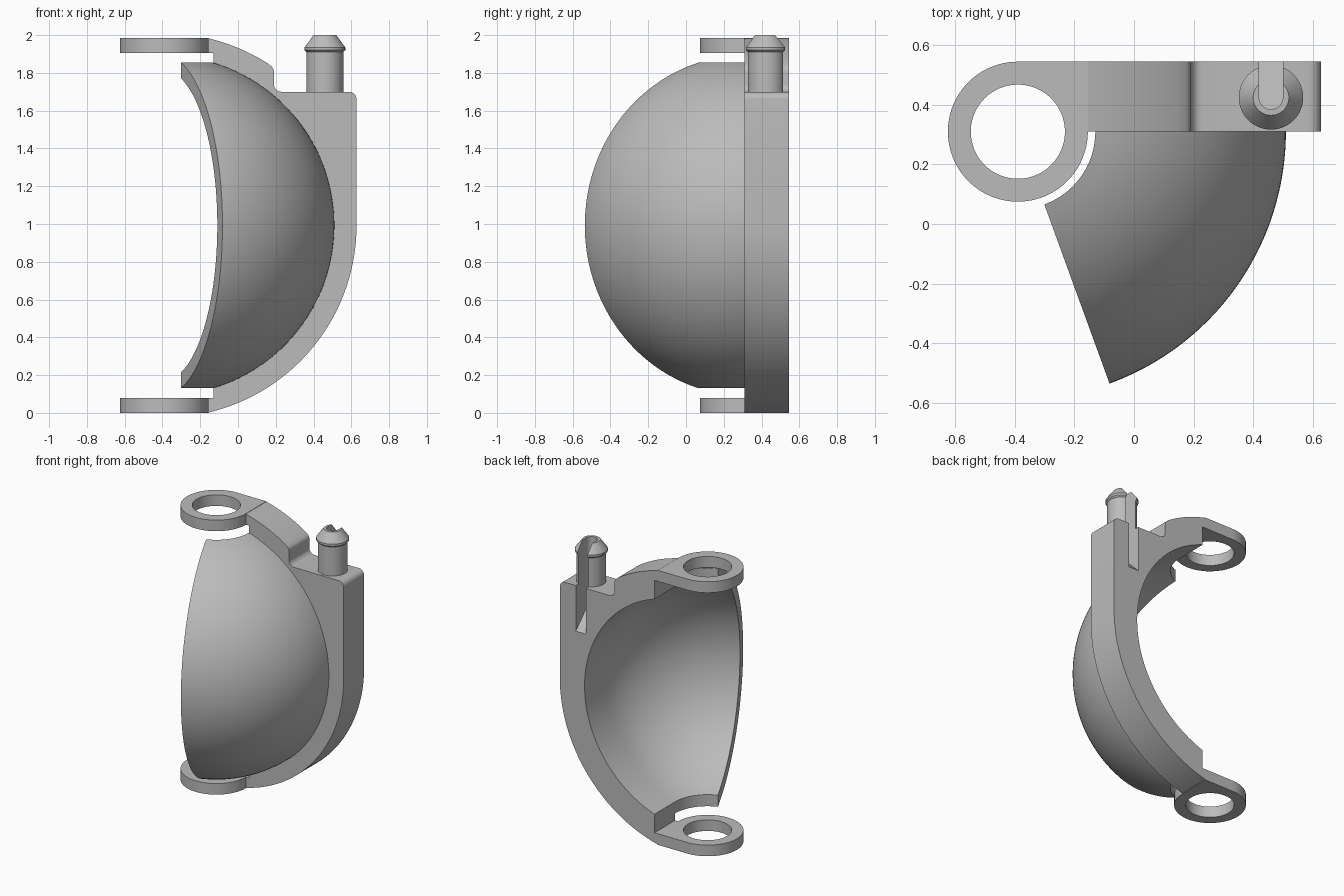
import bpy, bmesh
from math import sin, cos, acos, radians, pi
from mathutils import Vector

cube = bpy.data.objects.get("Cube")
if cube:
    bpy.data.objects.remove(cube, do_unlink=True)

AX, AY, CZ = -0.39, 0.31, 0.9925      # hinge axis and mid height
BACK, TOP = 0.545, 1.985
R_FRAME, R_OUT, R_IN, R_HOLE = 1.0175, 0.90, 0.82, 0.26
RING_R, RING_HOLE, RING_T = 0.235, 0.158, 0.08
PX, PY = 0.46, 0.425                  # pin centre

grey = bpy.data.materials.new("plain_grey")
grey.use_nodes = True
colour = (0.5, 0.5, 0.5, 1)
grey.diffuse_color = colour
grey.node_tree.nodes["Principled BSDF"].inputs["Base Color"].default_value = colour


def finish(name, bm):
    bmesh.ops.remove_doubles(bm, verts=bm.verts[:], dist=1e-5)
    bmesh.ops.recalc_face_normals(bm, faces=bm.faces[:])
    mesh = bpy.data.meshes.new(name)
    bm.to_mesh(mesh)
    bm.free()
    mesh.materials.append(grey)
    obj = bpy.data.objects.new(name, mesh)
    bpy.context.collection.objects.link(obj)
    return obj


def smooth(obj):
    for p in obj.data.polygons:
        p.use_smooth = True
    obj.data.set_sharp_from_angle(angle=radians(30))


def arc(cx, cy, r, a0, a1, n):
    return [(cx + r * cos(a0 + (a1 - a0) * i / n),
             cy + r * sin(a0 + (a1 - a0) * i / n)) for i in range(n + 1)]


def prism(name, points, offset):
    bm = bmesh.new()
    face = bm.faces.new([bm.verts.new(p) for p in points])
    ext = bmesh.ops.extrude_face_region(bm, geom=[face])
    moved = [g for g in ext["geom"] if isinstance(g, bmesh.types.BMVert)]
    bmesh.ops.translate(bm, verts=moved, vec=offset)
    return finish(name, bm)


def cell(bm, rows, wrap):
    # Skin a grid of points with quads
    grid = [[bm.verts.new(p) for p in row] for row in rows]
    for a, b in zip(grid, grid[1:]):
        for j in range(len(a) if wrap else len(a) - 1):
            k = (j + 1) % len(a)
            bm.faces.new((a[j], a[k], b[k], b[j]))


# Spherical shell, swept around the hinge axis
bm = bmesh.new()
N, M = 64, 48


def meridian(r, ang):
    lim = acos(R_HOLE / r)
    pts = arc(0, CZ, r, -lim, lim, N)
    return [(AX + q * cos(ang), AY + q * sin(ang), z) for q, z in pts]


start = radians(-70)
loops = []
for i in range(M + 1):
    a = start * (1 - i / M)
    loops.append(meridian(R_OUT, a) + meridian(R_IN, a)[::-1])
cell(bm, loops, True)
cell(bm, [meridian(R_OUT, start), meridian(R_IN, start)], False)
smooth(finish("curved_shell", bm))

# Back frame, one side profile extruded in depth
lim = acos(RING_R / R_FRAME)
lim_in = acos(R_HOLE / R_IN)
step = acos(0.55 / R_FRAME)
xe, xi, right = AX + RING_R, AX + R_HOLE, AX + R_FRAME
profile = arc(AX, CZ, R_FRAME, -lim, 0, 48)
profile += arc(right - 0.04, 1.66, 0.04, 0, pi / 2, 8)
profile += arc(0.23, 1.74, 0.04, 1.5 * pi, pi, 8)
profile += arc(0.15, 1.805, 0.04, 0, radians(50), 6)
profile += arc(AX, CZ, R_FRAME, step, lim, 20)
profile += [(xe, TOP - RING_T), (xi, TOP - RING_T)]
profile += arc(AX, CZ, R_IN, lim_in, -lim_in, 64)
profile += [(xi, RING_T), (xe, RING_T)]
frame = prism("back_frame", [(x, AY, z) for x, z in profile], Vector((0, BACK - AY, 0)))

# Hinge rings with a squared corner that meets the frame
for name, z0 in (("lower_hinge_ring", 0), ("upper_hinge_ring", TOP - RING_T)):
    z1 = z0 + RING_T
    bm = bmesh.new()
    rows = []
    for i in range(97):
        a = 2 * pi * i / 96
        c, s = cos(a), sin(a)
        r = RING_R / max(c, s) if i <= 24 else RING_R
        rows.append([(AX + q * c, AY + q * s, z) for q, z in
                     ((RING_HOLE, z0), (r, z0), (r, z1), (RING_HOLE, z1))])
    cell(bm, rows, True)
    smooth(finish(name, bm))

# Snap pin, turned profile
bm = bmesh.new()
turned = [(0.0975, 1.69), (0.0975, 1.91), (0.108, 1.92), (0.108, 1.935), (0.06, 2.0)]
S = 64
cell(bm, [[(PX + r * cos(2 * pi * j / S), PY + r * sin(2 * pi * j / S), z)
           for j in range(S)] for r, z in turned], True)
bmesh.ops.holes_fill(bm, edges=[e for e in bm.edges if e.is_boundary])
pin = finish("snap_pin", bm)

# Round-ended slot with a sloping floor, cut from the pin and frame
outline = [(PX + 0.04, 0.6)] + arc(PX, PY, 0.04, 0, -pi, 16) + [(PX - 0.04, 0.6)]
cutter = prism("slot_cutter", [(x, y, 1.37 + BACK - y) for x, y in outline], Vector((0, 0, 1)))
for obj in (frame, pin):
    mod = obj.modifiers.new("slot", 'BOOLEAN')
    mod.operation, mod.solver, mod.object = 'DIFFERENCE', 'EXACT', cutter
    bpy.context.view_layer.objects.active = obj
    bpy.ops.object.modifier_apply(modifier=mod.name)
    smooth(obj)
bpy.data.objects.remove(cutter, do_unlink=True)
